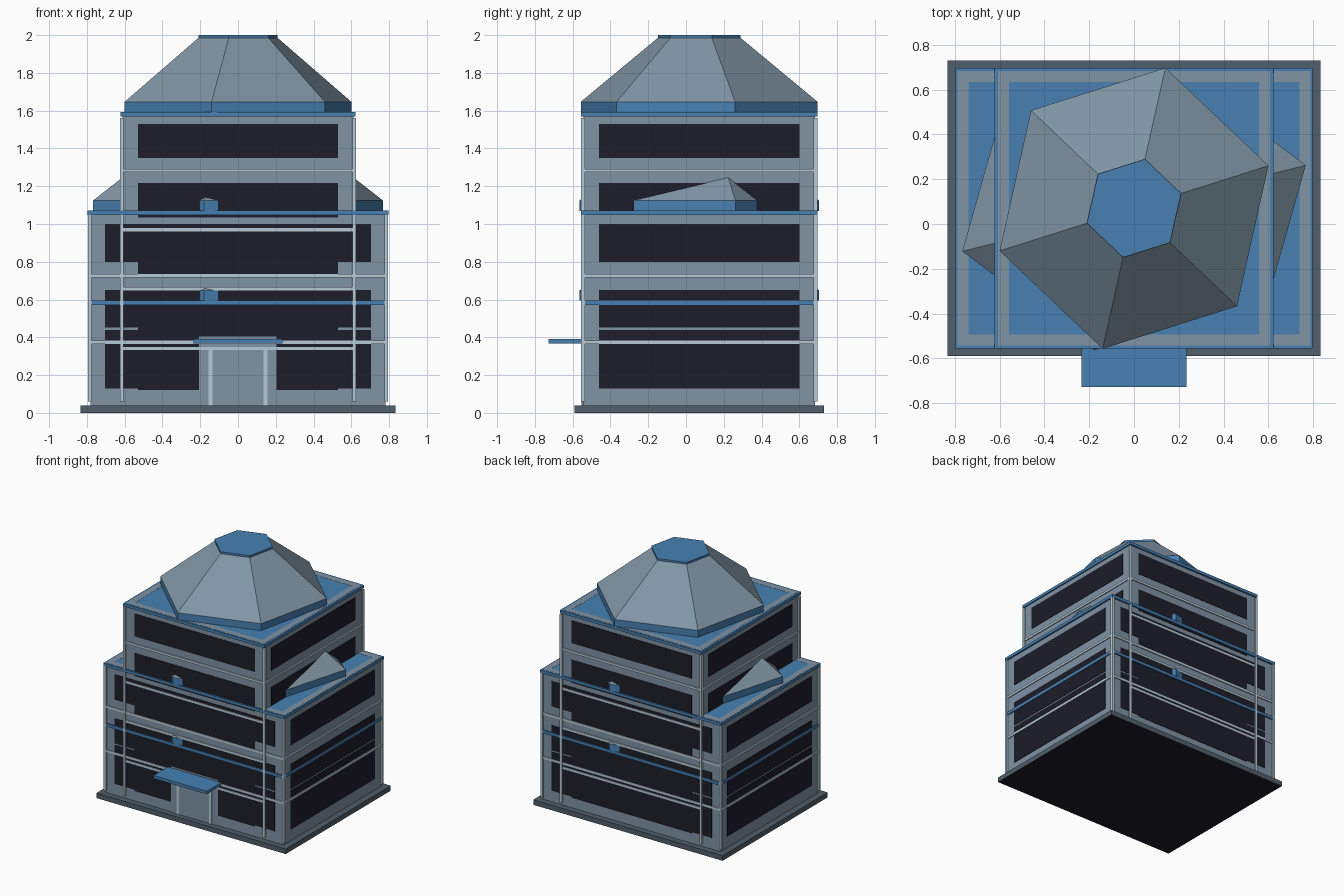
import bpy, bmesh

if "Cube" in bpy.data.objects:
    bpy.data.objects.remove(bpy.data.objects["Cube"])

CY = 0.07            # building centre in y
HY = 0.612           # half depth of the walls
LOW, TOW = 0.782, 0.612   # half widths of lower block and tower


def material(name, hexcode):
    def lin(c):
        c /= 255
        return c / 12.92 if c < 0.04045 else ((c + 0.055) / 1.055) ** 2.4
    m = bpy.data.materials.new(name)
    m.diffuse_color = [lin(int(hexcode[i:i + 2], 16)) for i in (0, 2, 4)] + [1]
    m.use_nodes = True
    m.node_tree.nodes["Principled BSDF"].inputs["Base Color"].default_value = m.diffuse_color
    return m


WALL = material("wall grey", "8093a4")
ROOF = material("roof grey", "8095a4")
BLUE = material("steel blue", "4780b2")
GLASS = material("dark glass", "1d1d29")
TRIM = material("pale trim", "b7cbd7")
SLAB = material("slate", "505f6b")


def make(name, bm, *mats):
    me = bpy.data.meshes.new(name)
    bmesh.ops.recalc_face_normals(bm, faces=bm.faces)
    bm.to_mesh(me)
    bm.free()
    for m in mats:
        me.materials.append(m)
    ob = bpy.data.objects.new(name, me)
    bpy.context.collection.objects.link(ob)
    return ob


def add_box(bm, x0, x1, y0, y1, z0, z1):
    vs = bmesh.ops.create_cube(bm, size=1)["verts"]
    for v in vs:
        v.co.x = x1 if v.co.x > 0 else x0
        v.co.y = CY + (y1 if v.co.y > 0 else y0)
        v.co.z = z1 if v.co.z > 0 else z0


def box(name, mat, *dims):
    """Box with y measured from the building centre."""
    bm = bmesh.new()
    add_box(bm, *dims)
    return make(name, bm, mat)


def centred(name, mat, hx, hy, z0, z1):
    return box(name, mat, -hx, hx, -hy, hy, z0, z1)


# Ground slab with a dark underside, and the two stacked volumes
slab = centred("ground_slab", SLAB, 0.833, 0.66, 0, 0.04)
slab.data.materials.append(GLASS)
for p in slab.data.polygons:
    p.material_index = 1 if p.normal.z < -0.5 else 0
centred("lower_block", WALL, LOW, HY, 0.04, 1.05)
centred("tower", WALL, TOW, HY, 1.05, 1.57)


# Window strips on all four sides
def windows(name, wall_x, half_x, floors, sides=True):
    bm = bmesh.new()
    t = 0.003
    for z0, z1 in floors:
        for s in (-1, 1):
            ya, yb = sorted((s * HY, s * (HY + t)))
            add_box(bm, -half_x, half_x, ya, yb, z0, z1)
            if sides or z0 > 1:
                xa, xb = sorted((s * wall_x, s * (wall_x + t)))
                add_box(bm, xa, xb, -0.53, 0.53, z0, z1)
    make(name, bm, GLASS)


windows("lower_windows", LOW, 0.705, [(0.13, 0.439), (0.451, 0.65), (0.80, 1.0)])
windows("tower_windows", TOW, 0.53,
        [(0.12, 0.30), (0.42, 0.60), (0.73, 0.91), (1.035, 1.217), (1.35, 1.53)], False)

# Pale bands wrapped around each floor
for i, z in enumerate((0.341, 0.657, 0.97, 1.283)):
    centred(f"tower_band_{i + 1}", TRIM, TOW + 0.008, HY + 0.009, z - 0.009, z + 0.009)
for i, z in enumerate((0.375, 0.726)):
    centred(f"lower_band_{i + 1}", TRIM, LOW + 0.008, HY + 0.008, z - 0.009, z + 0.009)

# Corner posts
for name, hx, z1 in (("lower_posts", LOW + 0.003, 1.05), ("tower_posts", TOW + 0.003, 1.56)):
    bm = bmesh.new()
    for sx in (-1, 1):
        for sy in (-1, 1):
            x, y, r = sx * hx, sy * (HY + 0.003), 0.010
            add_box(bm, x - r, x + r, y - r, y + r, 0.06, z1)
    make(name, bm, TRIM)

# Blue floor edges and roof decks
centred("floor_edge", BLUE, LOW + 0.009, HY + 0.012, 0.572, 0.595)
centred("terrace_deck", BLUE, LOW + 0.014, HY + 0.014, 1.048, 1.071)
centred("tower_deck", BLUE, TOW + 0.01, HY + 0.014, 1.569, 1.592)


# Flat grey borders on the decks
def border(name, hx, z):
    bm = bmesh.new()
    w, hy = 0.048, HY
    for s in (-1, 1):
        xa, xb = sorted((s * hx, s * (hx - w)))
        add_box(bm, xa, xb, -hy, hy, z, z + 0.001)
        ya, yb = sorted((s * hy, s * (hy - w)))
        add_box(bm, -hx + w, hx - w, ya, yb, z, z + 0.001)
    make(name, bm, WALL)


border("terrace_border", LOW + 0.005, 1.071)
border("tower_border", TOW - 0.005, 1.592)


# Six-sided truncated roofs: blue rim, grey slopes, blue cap
def hex_roof(name, sx, sy, z0, rise):
    half = [(0.60, 0.19), (0.14, 0.627), (-0.46, 0.437)]
    ring = half + [(-x, -y) for x, y in half]
    levels = [(1, z0), (1, z0 + 0.055), (0.35, z0 + 0.055 + rise), (0.35, z0 + 0.07 + rise)]
    bm = bmesh.new()
    rows = [[bm.verts.new((x * k * sx, CY + y * k * sy, z)) for x, y in ring]
            for k, z in levels]
    for lv, (a, b) in enumerate(zip(rows, rows[1:])):
        for i in range(6):
            j = (i + 1) % 6
            f = bm.faces.new((a[i], a[j], b[j], b[i]))
            f.material_index = 1 if lv == 1 else 0
    bm.faces.new(rows[0][::-1])
    bm.faces.new(rows[-1])
    make(name, bm, BLUE, ROOF)


hex_roof("tower_roof", 1.0, 1.0, 1.592, 0.338)
hex_roof("terrace_roof", 1.278, 1.01, 1.07, 0.39)
hex_roof("inner_roof", 1.278, 1.01, 0.594, 0.34)

# Entrance: surround, door, frame and canopy
F = -HY
box("entrance_surround", WALL, -0.207, 0.205, F - 0.005, F, 0.04, 0.405)
box("door", WALL, -0.13, 0.13, F - 0.007, F, 0.04, 0.33)
for s, side in ((-1, "left"), (1, "right")):
    box(f"door_post_{side}", TRIM, s * 0.145 - 0.011, s * 0.145 + 0.011,
        F - 0.011, F, 0.04, 0.333)
box("canopy", BLUE, -0.235, 0.235, -0.797, F, 0.368, 0.392)
